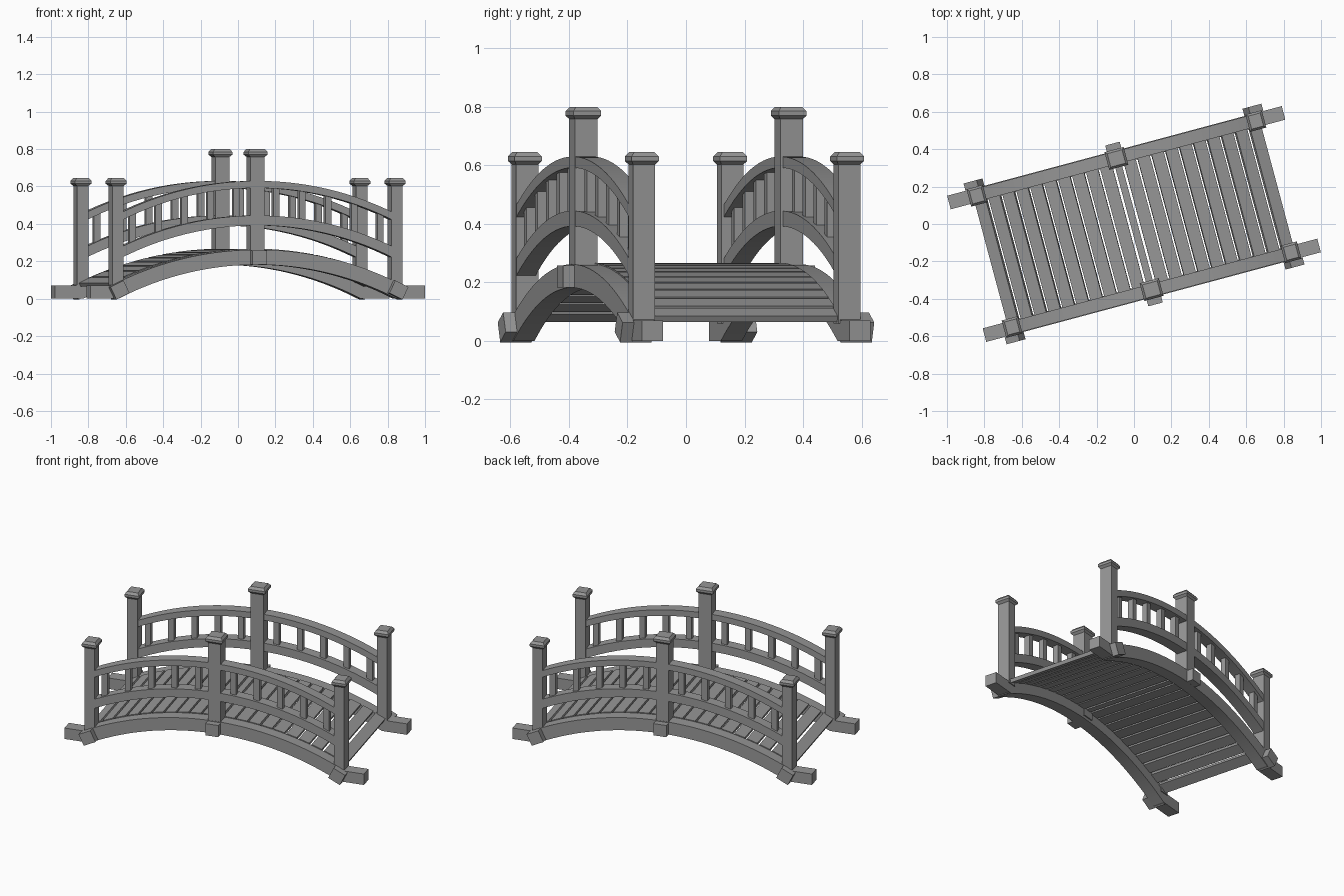
import bpy, bmesh, math
from mathutils import Matrix, Vector

if "Cube" in bpy.data.objects:
    bpy.data.objects.remove(bpy.data.objects["Cube"], do_unlink=True)

grey = bpy.data.materials.new("plain_grey")
grey.use_nodes = True
grey.diffuse_color = (0.31, 0.31, 0.31, 1)
grey.node_tree.nodes["Principled BSDF"].inputs["Base Color"].default_value = (0.31, 0.31, 0.31, 1)

TURN = Matrix.Rotation(math.radians(15), 4, "Z")  # bridge stands diagonally
R = 1.72          # arch radius
SIDE = 0.367      # beam centre line
POST = 0.772      # end post position
arch_drop = lambda u, r=R: r - math.sqrt(r * r - u * u)


def finish(name, bm, smooth=False):
    bmesh.ops.recalc_face_normals(bm, faces=bm.faces)
    bm.transform(TURN)
    mesh = bpy.data.meshes.new(name)
    bm.to_mesh(mesh)
    bm.free()
    mesh.materials.append(grey)
    obj = bpy.data.objects.new(name, mesh)
    bpy.context.collection.objects.link(obj)
    if smooth:
        bpy.ops.object.select_all(action="DESELECT")
        obj.select_set(True)
        bpy.context.view_layer.objects.active = obj
        bpy.ops.object.shade_smooth_by_angle(angle=math.radians(15))


def add_box(bm, centre, size, tilt=0):
    m = (Matrix.Translation(centre) @ Matrix.Rotation(tilt, 4, "Y")
         @ Matrix.Diagonal((*size, 1)))
    bmesh.ops.create_cube(bm, size=1, matrix=m)


def band(name, columns, v, width):
    """Curved bar from (u, bottom, top) columns, extruded across v."""
    bm = bmesh.new()
    rings = []
    for u, low, high in columns:
        rings.append([bm.verts.new((u, v + s * width / 2, z))
                      for s, z in ((-1, low), (1, low), (1, high), (-1, high))])
    for a, b in zip(rings, rings[1:]):
        for i in range(4):
            j = (i + 1) % 4
            bm.faces.new((a[i], a[j], b[j], b[i]))
    bm.faces.new(rings[0])
    bm.faces.new(rings[-1])
    finish(name, bm, True)


def rail(name, v, low, thick):
    us = [POST * i / 14 for i in range(-14, 15)]
    band(name, [(u, low - arch_drop(u), low + thick - arch_drop(u, R + thick))
                for u in us], v, 0.068)


def add_loft(bm, u, v, levels):
    """Square-section stack from (half_u, half_v, z) levels."""
    rings = [[bm.verts.new((u + a * x, v + b * y, z))
              for x, y in ((-1, -1), (1, -1), (1, 1), (-1, 1))] for a, b, z in levels]
    for p, q in zip(rings, rings[1:]):
        for i in range(4):
            j = (i + 1) % 4
            bm.faces.new((p[i], p[j], q[j], q[i]))
    bm.faces.new(rings[0])
    bm.faces.new(rings[-1])


def post(name, u, v, a, b, low, high):
    bm = bmesh.new()
    ca, cb = a + 0.014, b + 0.009
    add_loft(bm, u, v, [(a, b, low), (a, b, high - 0.042), (ca, cb, high - 0.03),
                        (ca, cb, high - 0.015), (ca - 0.012, cb - 0.012, high)])
    finish(name, bm)


for side, label in ((-1, "front"), (1, "back")):
    v = side * SIDE
    # arched beam with flat feet
    us = sorted([0.77 * i / 16 for i in range(-16, 17)] + [-0.926, -0.809, 0.809, 0.926])
    band(label + "_beam",
         [(u, max(0, 0.182 - arch_drop(u)), max(0.07, 0.262 - arch_drop(u, R + 0.08)))
          for u in us], v, 0.075)
    # hand rails
    rail(label + "_lower_rail", v, 0.392, 0.053)
    rail(label + "_upper_rail", v, 0.592, 0.038)
    # posts
    post(label + "_middle_post", 0, v - side * 0.004, 0.039, 0.04, 0.2, 0.8)
    for end, where in ((-1, "right"), (1, "left")):
        post(f"{label}_{where}_post", end * POST, v - side * 0.004,
             0.031, 0.039, 0.06, 0.645)
    # brackets across the beam under each post
    bm = bmesh.new()
    for u in (-POST, 0, POST):
        z = 0.22 - arch_drop(u, R + 0.04) + (0.005 if u else 0)
        add_box(bm, (u, side * 0.39, z), (0.08, 0.11, 0.075), math.asin(u / (R + 0.04)))
    finish(label + "_brackets", bm)
    # balusters
    bm = bmesh.new()
    for end in (-1, 1):
        for i in range(5):
            u = end * (0.11 + 0.144 * i)
            add_box(bm, (u, v, 0.52 - arch_drop(u)), (0.035, 0.035, 0.18))
    finish(label + "_balusters", bm)

# deck planks following the arch
bm = bmesh.new()
planks = [(0, 0.038)] + [(s * (0.065 + 0.077 * i), 0.067) for s in (-1, 1) for i in range(10)]
for u, width in planks:
    angle = math.asin(u / (R + 0.08))
    z = 0.256 - arch_drop(u, R + 0.08)
    add_box(bm, Vector((u, 0, z)), (width, 2 * SIDE - 0.07, 0.022), angle)
finish("deck_planks", bm)
